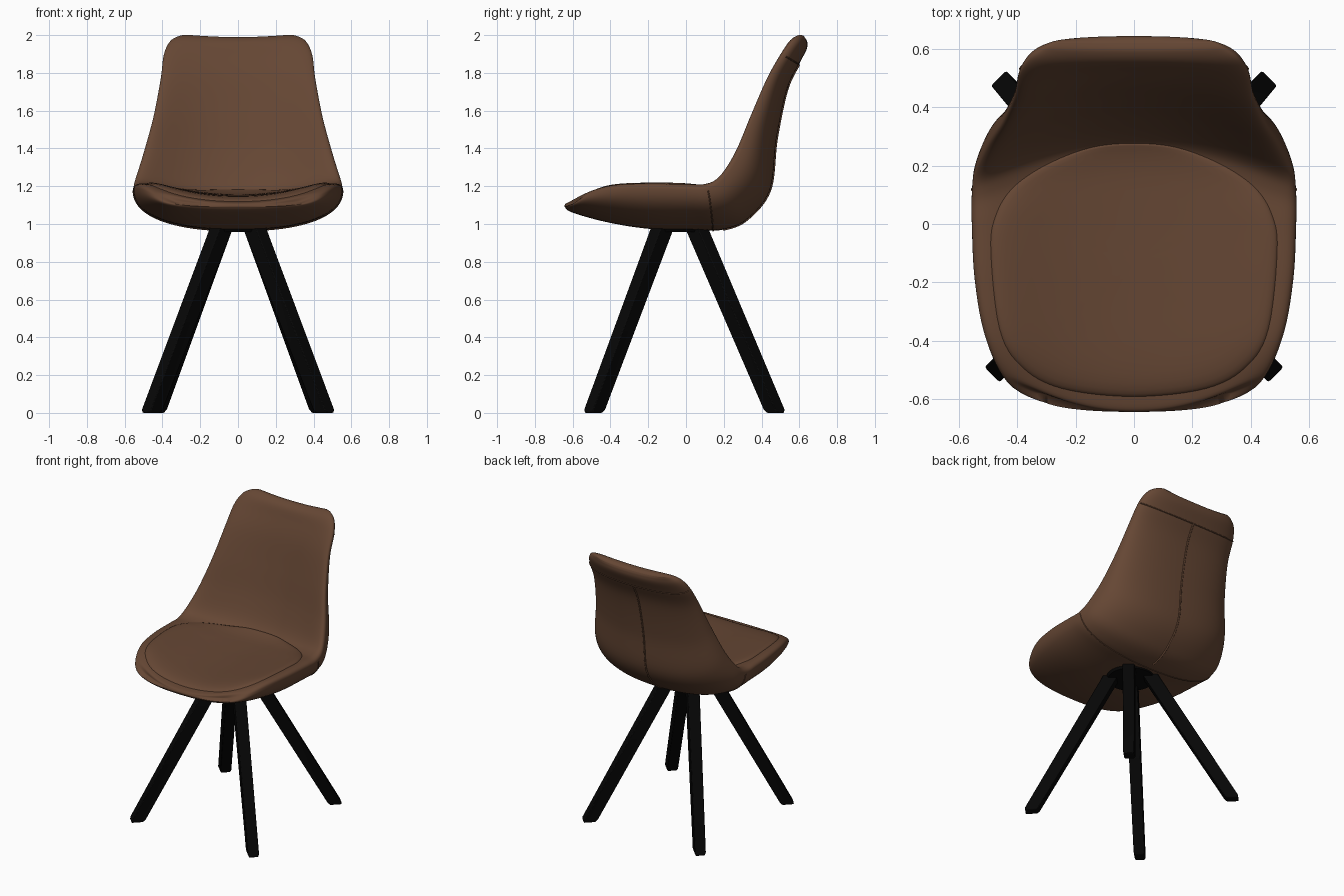
import bpy, bmesh, math
from mathutils import Vector
from mathutils.bvhtree import BVHTree

if "Cube" in bpy.data.objects:
    bpy.data.objects.remove(bpy.data.objects["Cube"], do_unlink=True)


def make_material(name, colour, roughness):
    mat = bpy.data.materials.new(name)
    mat.use_nodes = True
    mat.diffuse_color = (*colour, 1)
    shader = next(n for n in mat.node_tree.nodes if n.type == 'BSDF_PRINCIPLED')
    shader.inputs["Base Color"].default_value = (*colour, 1)
    shader.inputs["Roughness"].default_value = roughness
    return mat


leather = make_material("brown leather", (0.13, 0.062, 0.034), 0.6)
black = make_material("black wood", (0.002, 0.002, 0.002), 0.6)


def add_object(name, bm, mat, angle=40):
    bmesh.ops.recalc_face_normals(bm, faces=bm.faces)
    mesh = bpy.data.meshes.new(name)
    bm.to_mesh(mesh)
    bm.free()
    mesh.materials.append(mat)
    obj = bpy.data.objects.new(name, mesh)
    bpy.context.collection.objects.link(obj)
    bpy.ops.object.select_all(action='DESELECT')
    obj.select_set(True)
    bpy.context.view_layer.objects.active = obj
    bpy.ops.object.shade_smooth_by_angle(angle=math.radians(angle))
    return obj


def spline(points, u):
    """Catmull-Rom value of a list of tuples at parameter u."""
    last = len(points) - 1
    i = min(int(u), last - 1)
    t = u - i
    a, b, c, d = (points[max(0, min(last, i + k))] for k in (-1, 0, 1, 2))
    return [q + t / 2 * (r - p + t * (2 * p - 5 * q + 4 * r - s + t * (3 * (q - r) + s - p)))
            for p, q, r, s in zip(a, b, c, d)]


# Shell sections, front lip to top of back:
# half width, rim crest (y, z), inner centre (y, z), outer centre (y, z)
SECTIONS = [
    (.33, -.565, 1.12, -.643, 1.10, -.643, 1.09),
    (.44, -.50, 1.185, -.615, 1.115, -.60, 1.06),
    (.51, -.37, 1.24, -.47, 1.13, -.42, 1.01),
    (.545, -.19, 1.255, -.22, 1.135, -.2, .975),
    (.555, -.02, 1.25, .05, 1.14, .05, .968),
    (.555, .075, 1.25, .21, 1.15, .195, .97),
    (.545, .145, 1.29, .29, 1.20, .325, 1.025),
    (.505, .225, 1.41, .36, 1.36, .445, 1.18),
    (.45, .315, 1.59, .42, 1.57, .48, 1.45),
    (.41, .41, 1.78, .475, 1.77, .535, 1.71),
    (.393, .49, 1.91, .522, 1.893, .598, 1.845),
    (.36, .546, 1.98, .552, 1.96, .637, 1.92),
    (.31, .592, 2.006, .59, 1.988, .643, 1.955),
    (.27, .62, 2.002, .62, 1.986, .638, 1.974),
]
LAST = len(SECTIONS) - 1


def section(u):
    w, cy, cz, iy, iz, oy, oz = spline(SECTIONS, u)
    crest, inner, outer = Vector((0, cy, cz)), Vector((0, iy, iz)), Vector((0, oy, oz))
    return w, crest, inner, outer, crest.lerp(outer, 0.24)


def inner_point(u, a):
    w, crest, inner, outer, rim = section(u)
    s = math.sin(a)
    p = inner + (crest - inner) * abs(s) ** 2.2
    p += (rim - crest) * (1 - math.sqrt(max(0, 1 - abs(s) ** 8)))
    p.x = w * s
    return p


def outer_point(u, a):
    w, crest, inner, outer, rim = section(u)
    p = outer + (rim - outer) * (1 - math.cos(a) ** (2 / 2.3))
    p.x = math.copysign(w * abs(math.sin(a)) ** (2 / 2.3), a)
    return p


# Shell: closed rings lofted along the sections, zipped at both ends
N, ROWS = 48, 91
angles = [math.pi * (i / N - 0.5) for i in range(N + 1)]
bm = bmesh.new()
rings = []
for r in range(ROWS + 1):
    u = LAST * r / ROWS
    ring = [inner_point(u, a) for a in angles]
    ring += [outer_point(u, a) for a in reversed(angles[1:-1])]
    rings.append([bm.verts.new(p) for p in ring])
for low, high in zip(rings, rings[1:]):
    for k in range(2 * N):
        j = (k + 1) % (2 * N)
        bm.faces.new((low[k], low[j], high[j], high[k]))
for ring in (rings[0], rings[-1]):
    for k in range(N):
        quad = (ring[k], ring[k + 1], ring[2 * N - k - 1], ring[-k])
        bm.faces.new(list(dict.fromkeys(quad)))
bmesh.ops.recalc_face_normals(bm, faces=bm.faces)
tree = BVHTree.FromBMesh(bm)
add_object("seat_shell", bm, leather, 80)


def seat_height(x, y):
    hit = tree.ray_cast(Vector((x, y, 1.32)), Vector((0, 0, -1)))[0]
    return hit.z if hit else 1.15


# Seat cushion: a padded sheet that follows the shell
HALF = [(0, -.595), (.25, -.567), (.39, -.49), (.465, -.36), (.495, -.09),
        (.478, .03), (.42, .125), (.305, .205), (.15, .265), (0, .28)]
mirrored = [(-x, y) for x, y in HALF[-2:0:-1]]
loop = HALF + mirrored
closed = [loop[-1]] + loop + loop[:2]
STEPS = 108
outline = [spline(closed, 1 + len(loop) * k / STEPS) for k in range(STEPS)]
centre_y = -.13
bm = bmesh.new()
hub = bm.verts.new((0, centre_y, seat_height(0, centre_y) + .018))
previous = None
for r in (.15, .3, .45, .6, .72, .82, .89, .94, .97, .99, 1):
    row = []
    for x, y in outline:
        px, py = x * r, centre_y + (y - centre_y) * r
        puff = .028 * math.sqrt(max(0, 1 - r ** 14)) - .01
        row.append(bm.verts.new((px, py, seat_height(px, py) + puff)))
    for k in range(STEPS):
        j = (k + 1) % STEPS
        if previous:
            bm.faces.new((previous[k], row[k], row[j], previous[j]))
        else:
            bm.faces.new((hub, row[k], row[j]))
    previous = row
add_object("seat_cushion", bm, leather, 80)


def seam(name, points, radius):
    curve = bpy.data.curves.new(name, 'CURVE')
    curve.dimensions = '3D'
    curve.bevel_depth = radius
    curve.bevel_resolution = 2
    line = curve.splines.new('POLY')
    line.points.add(len(points) - 1)
    for point, co in zip(line.points, points):
        point.co = (*co, 1)
    curve.materials.append(leather)
    bpy.context.collection.objects.link(bpy.data.objects.new(name, curve))


# Raised seams on the back and the underside
steps = [k / 48 for k in range(49)]
seam("back_centre_seam", [outer_point(5 + 5 * t, 0) for t in steps], .006)
seam("back_top_seam", [outer_point(10, 2.9 * (t - .5)) for t in steps], .004)
seam("underside_seam", [outer_point(4.6 + 2 * (t - .5) ** 2, 3.1 * (t - .5)) for t in steps], .004)


# Legs: slanted square bars turned to the diagonal, with chamfered feet
def leg(name, foot, top):
    foot, top = Vector((*foot, 0)), Vector((*top, 1))
    out = Vector((math.copysign(1, foot.x), math.copysign(1, foot.y), 0)).normalized()
    across = Vector((-out.y, out.x, 0))
    bm = bmesh.new()
    previous = None
    for z, size in ((0, .82), (.018, 1), (1, 1.1)):
        middle = foot.lerp(top, z)
        row = [bm.verts.new(middle + size * (out * a * .045 + across * b * .036))
               for a, b in ((1, 1), (-1, 1), (-1, -1), (1, -1))]
        if previous:
            for k in range(4):
                j = (k + 1) % 4
                bm.faces.new((previous[k], previous[j], row[j], row[k]))
        else:
            bm.faces.new(row)
        previous = row
    bm.faces.new(previous)
    obj = add_object(name, bm, black, 30)
    bevel = obj.modifiers.new("soft edges", 'BEVEL')
    bevel.width = .005
    bevel.segments = 2


for side, name in ((1, "left"), (-1, "right")):
    leg("front_" + name + "_leg", (side * .46, -.49), (side * .08, -.117))
    leg("rear_" + name + "_leg", (side * .438, .474), (side * .08, .047))

# Mounting plate under the shell
bm = bmesh.new()
bmesh.ops.create_cone(bm, cap_ends=True, segments=32, radius1=.15, radius2=.18, depth=.05)
bmesh.ops.translate(bm, verts=bm.verts, vec=(0, -.03, .983))
add_object("mounting_plate", bm, black)
